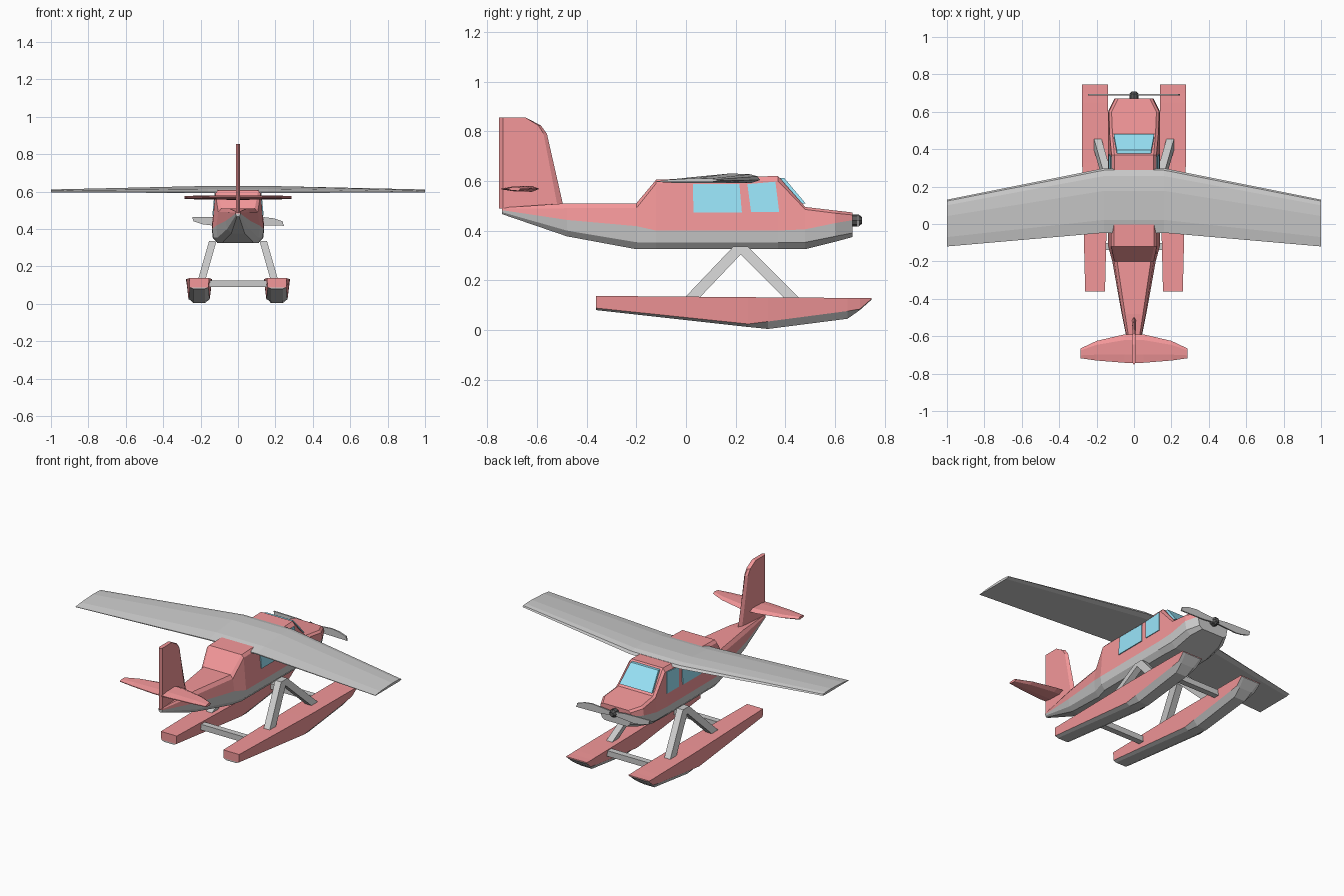
import bpy, bmesh
from math import cos, sin, pi

if "Cube" in bpy.data.objects:
    bpy.data.objects.remove(bpy.data.objects["Cube"])


def material(name, rgb):
    m = bpy.data.materials.new(name)
    m.diffuse_color = (*rgb, 1)
    m.use_nodes = True
    m.node_tree.nodes["Principled BSDF"].inputs["Base Color"].default_value = m.diffuse_color
    return m


RED = material("red_paint", (0.9, 0.31, 0.32))
BLUE = material("blue_glass", (0.32, 0.78, 0.95))
BLACK = material("black_hub", (0.1, 0.1, 0.1))


def loft(name, rings, mat=None, closed=True):
    """Skin a list of equal-sized point rings and cap both ends."""
    bm = bmesh.new()
    vs = [[bm.verts.new(p) for p in r] for r in rings]
    n = len(vs[0])
    for a, b in zip(vs, vs[1:]):
        for i in range(n if closed else n - 1):
            j = (i + 1) % n
            bm.faces.new((a[i], a[j], b[j], b[i]))
    bm.faces.new(vs[0])
    bm.faces.new(vs[-1][::-1])
    bmesh.ops.recalc_face_normals(bm, faces=bm.faces)
    me = bpy.data.meshes.new(name)
    bm.to_mesh(me)
    bm.free()
    if mat:
        me.materials.append(mat)
    ob = bpy.data.objects.new(name, me)
    bpy.context.collection.objects.link(ob)
    return ob


def half_ring(y, pts, cx=0):
    """Mirror (half width, z) points into a band running right to left."""
    return ([(cx + w, y, z) for w, z in pts] +
            [(cx - w, y, z) for w, z in reversed(pts)])


def box(name, c, s, mat=None):
    return loft(name, [[(c[0] + sx * s[0], c[1] + a * s[1], c[2] + b * s[2])
                        for a, b in ((-1, -1), (1, -1), (1, 1), (-1, 1))]
                       for sx in (-1, 1)], mat)


# Fuselage stations: y, then roof, shoulder, belt, lower side, bottom (half width, z)
hull = [
    (-.74, [(.008, .492), (.012, .488), (.013, .482), (.011, .474), (.006, .466)]),
    (-.48, [(.048, .51), (.062, .49), (.066, .443), (.058, .40), (.036, .377)]),
    (-.20, [(.09, .51), (.105, .49), (.116, .418), (.11, .353), (.085, .325)]),
    (-.12, [(.108, .605), (.122, .59), (.138, .40), (.132, .353), (.108, .325)]),
    (.37, [(.105, .62), (.12, .60), (.14, .40), (.135, .353), (.11, .325)]),
    (.48, [(.115, .495), (.13, .485), (.14, .405), (.135, .353), (.105, .325)]),
    (.60, [(.12, .481), (.134, .47), (.139, .43), (.13, .377), (.10, .355)]),
    (.67, [(.085, .473), (.10, .463), (.105, .442), (.095, .39), (.075, .374)]),
]
# bands start and end on the belt line so the seam stays open inside
loft("fuselage_upper", [half_ring(y, p[2::-1][::1])[0:3] + half_ring(y, p[2::-1])[3:]
                        for y, p in hull], RED, closed=False)
loft("fuselage_lower", [half_ring(y, p[2:]) for y, p in hull], closed=False)

# Windscreen
loft("windscreen", [[(-.092, .388 + d, .612), (.092, .388 + d, .612),
                     (.108, .474 + d, .51), (-.108, .474 + d, .51)]
                    for d in (-.01, .007)], BLUE)

# Side windows follow the leaning cabin wall
window_shapes = {"rear": [(.028, .587), (.03, .472), (.225, .472), (.215, .587)],
                 "front": [(.247, .587), (.262, .475), (.375, .475), (.36, .597)]}
for s, side in ((1, "right"), (-1, "left")):
    for label, pts in window_shapes.items():
        loft(f"{label}_window_{side}",
             [[(s * (.14 - (z - .4) * .095 + d), y, z) for y, z in pts]
              for d in (-.01, .004)], BLUE)


# Wing and tailplane: stations of x, leading y, trailing y, bottom z, height
def foil(name, stations, section, mat=None):
    full = [(-x, *r) for x, *r in reversed(stations)] + stations
    loft(name, [[(x, le + (te - le) * u, z + h * v) for u, v in section]
                for x, le, te, z, h in full], mat)


foil("wing", [(.16, .298, -.047, .592, .038), (1, .13, -.12, .596, .015)],
     [(0, .3), (.03, .7), (.12, .92), (.35, 1), (.8, .6), (1, .15), (1, 0), (.8, 0), (.1, 0)])
foil("tailplane", [(.05, -.59, -.742, .556, .024), (.2, -.625, -.73, .558, .021),
                   (.285, -.665, -.718, .56, .016)],
     [(0, .5), (.2, 1), (.7, .9), (1, .6), (1, .4), (.7, .1), (.2, 0)], RED)

# Tail fin with slightly narrowed edges
fin = [(-.753, .488), (-.753, .855), (-.645, .855), (-.584, .823), (-.56, .79), (-.496, .508)]
loft("tail_fin", [[(x, -.65 + (y + .65) * k, z) for y, z in fin]
                  for x, k in ((-.012, .85), (0, 1), (.012, .85))], RED)

# Floats: y, then deck, chine, keel (half width, z)
float_stations = [
    (-.362, [(.053, .137), (.05, .088), (.032, .08)]),
    (.25, [(.068, .132), (.056, .024), (.032, .012)]),
    (.33, [(.069, .131), (.058, .034), (.032, .004)]),
    (.65, [(.07, .129), (.062, .076), (.036, .045)]),
    (.70, [(.07, .128), (.062, .084), (.042, .08)]),
    (.746, [(.07, .128), (.066, .124), (.05, .121)]),
]
for s, side in ((1, "right"), (-1, "left")):
    cx = s * .208
    loft(f"float_upper_{side}", [half_ring(y, p[1::-1], cx) for y, p in float_stations],
         RED, closed=False)
    loft(f"float_lower_{side}", [half_ring(y, p[1:], cx) for y, p in float_stations],
         closed=False)
    # Float struts
    for label, foot in (("front", .43), ("rear", .02)):
        loft(f"{label}_strut_{side}",
             [[(s * x + a * .02, y + b * .03, z)
               for a, b in ((-1, -1), (1, -1), (1, 1), (-1, 1))]
              for x, y, z in ((.195, foot, .125), (.135, .22, .335))])

# Spreader bars between the floats
for label, y in (("front", .53), ("rear", -.12)):
    box(f"{label}_spreader_bar", (0, y, .107), (.16, .018, .017))

# Propeller: second blade is the first turned half a revolution
HUB_Z = .441
blade = [(0, -.01), (.08, -.021), (.245, -.024), (.238, 0), (.19, .016), (.14, .022), (0, .01)]
for k, label in ((1, "right"), (-1, "left")):
    loft(f"propeller_blade_{label}",
         [[(k * x, y, HUB_Z + k * z) for x, z in blade] for y in (.688, .696)])
loft("propeller_hub", [[(r * cos(i * pi / 4), y, HUB_Z + r * sin(i * pi / 4)) for i in range(8)]
                       for y, r in ((.66, .024), (.695, .024), (.709, .013))], BLACK)
